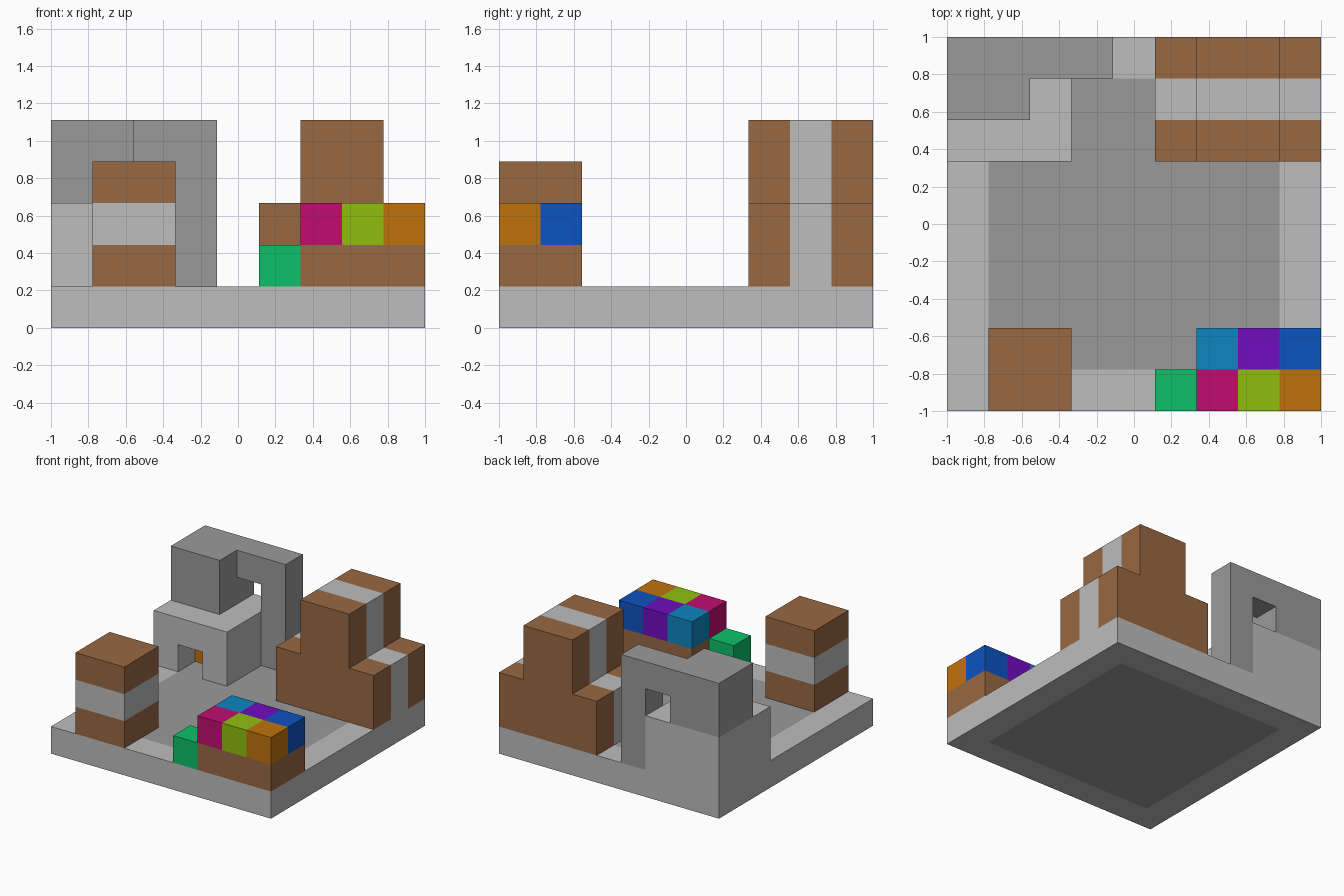
import bpy, bmesh
from mathutils import Vector

if "Cube" in bpy.data.objects:
    bpy.data.objects.remove(bpy.data.objects["Cube"], do_unlink=True)

N = 9            # the plan is a 9 x 9 grid of cubes
CELL = 2 / N


def linear(c):
    c /= 255
    return c / 12.92 if c <= 0.04045 else ((c + 0.055) / 1.055) ** 2.4


def material(name, *rgb):
    m = bpy.data.materials.new(name)
    col = [linear(c) for c in rgb] + [1]
    m.use_nodes = True
    m.diffuse_color = col
    node = next(n for n in m.node_tree.nodes if n.type == 'BSDF_PRINCIPLED')
    node.inputs["Base Color"].default_value = col
    return m


MATS = {n: material(n.replace("_", " "), *c) for n, c in {
    "light_grey": (189, 189, 189), "dark_grey": (154, 154, 154),
    "brown": (153, 104, 66), "green": (13, 193, 106),
    "magenta": (192, 13, 112), "lime": (144, 191, 14),
    "orange": (192, 114, 13), "cyan": (13, 134, 192),
    "purple": (112, 13, 192), "blue": (13, 83, 192)}.items()}

# Outward direction and the two directions spanning each cube side
SIDES = [(Vector(n), Vector(u), Vector(n).cross(Vector(u))) for n, u in [
    ((1, 0, 0), (0, 1, 0)), ((-1, 0, 0), (0, 1, 0)),
    ((0, 1, 0), (1, 0, 0)), ((0, -1, 0), (1, 0, 0)),
    ((0, 0, 1), (1, 0, 0)), ((0, 0, -1), (1, 0, 0))]]


def build(name, *fills):
    """Fill inclusive cell ranges (x, y, z) with a colour, later fills winning
    and None carving, then skin the result as one closed mesh."""
    cells = {}
    for colour, xs, ys, zs in fills:
        for x in range(xs[0], xs[1] + 1):
            for y in range(ys[0], ys[1] + 1):
                for z in range(zs[0], zs[1] + 1):
                    cells[x, y, z] = colour
    cells = {p: c for p, c in cells.items() if c}
    used = sorted(set(cells.values()))

    bm = bmesh.new()
    for p, colour in cells.items():
        centre = Vector(p) + Vector((0.5, 0.5, 0.5))
        for n, u, v in SIDES:
            if tuple(int(c) for c in Vector(p) + n) in cells:
                continue
            corners = [centre + (n + u * a + v * b) / 2
                       for a, b in ((-1, -1), (1, -1), (1, 1), (-1, 1))]
            face = bm.faces.new([bm.verts.new((c - Vector((N / 2, N / 2, 0))) * CELL)
                                 for c in corners])
            face.material_index = used.index(colour)
    bmesh.ops.remove_doubles(bm, verts=bm.verts, dist=1e-4)
    # Merge flat areas of one colour
    bmesh.ops.dissolve_limit(bm, angle_limit=0.01, verts=bm.verts,
                             edges=bm.edges, delimit={'MATERIAL'})
    mesh = bpy.data.meshes.new(name)
    bm.to_mesh(mesh)
    bm.free()
    for c in used:
        mesh.materials.append(MATS[c])
    bpy.context.collection.objects.link(bpy.data.objects.new(name, mesh))


# Ground slab with a darker court
build("base",
      ("light_grey", (0, 8), (0, 8), (0, 0)),
      ("dark_grey", (1, 7), (1, 7), (0, 0)))

# Banded tower at the front
build("banded_tower",
      ("brown", (1, 2), (0, 1), (1, 3)),
      ("light_grey", (1, 2), (0, 1), (2, 2)))

# Stepped hall with a pale stripe over it
build("stepped_hall",
      ("brown", (5, 8), (6, 8), (1, 2)),
      ("brown", (6, 7), (6, 8), (3, 4)),
      ("light_grey", (5, 8), (7, 7), (1, 2)),
      ("light_grey", (6, 7), (7, 7), (3, 4)))

# Low house with a doorway
build("house",
      ("light_grey", (0, 2), (6, 8), (1, 2)),
      (None, (1, 1), (6, 7), (1, 1)))
build("house_inner_block", ("orange", (1, 1), (7, 7), (1, 1)))

# Upper storey with an arm and leg reaching down to the slab
build("upper_storey_and_arch",
      ("dark_grey", (0, 1), (7, 8), (3, 4)),
      ("dark_grey", (2, 3), (8, 8), (4, 4)),
      ("dark_grey", (3, 3), (8, 8), (1, 3)))

# Plinth carrying six coloured cubes, with one more beside it
build("cube_plinth", ("brown", (6, 8), (0, 1), (1, 1)))
for row, colours in enumerate((("magenta", "lime", "orange"),
                               ("cyan", "purple", "blue"))):
    for i, colour in enumerate(colours):
        build(colour + "_cube", (colour, (6 + i, 6 + i), (row, row), (2, 2)))
build("green_cube", ("green", (5, 5), (0, 0), (1, 1)))
